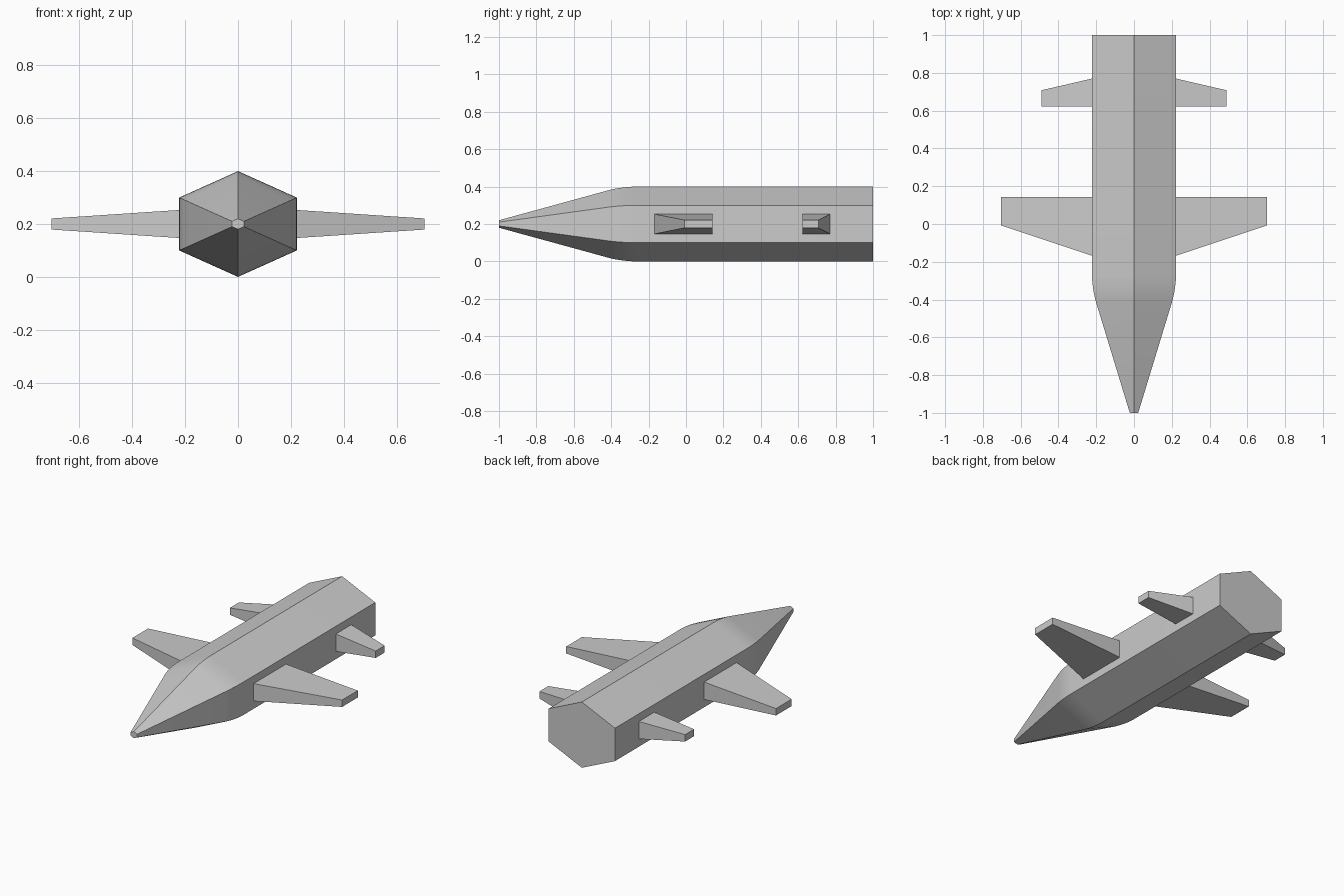
import bpy, math

if "Cube" in bpy.data.objects:
    bpy.data.objects.remove(bpy.data.objects["Cube"])

MID_Z = 0.2


def make_object(name, verts, faces):
    mesh = bpy.data.meshes.new(name)
    mesh.from_pydata(verts, [], faces)
    mesh.update()
    obj = bpy.data.objects.new(name, mesh)
    bpy.context.collection.objects.link(obj)
    return obj


def loft(name, rings):
    """Skin a list of equal-sized vertex rings and cap both ends."""
    n = len(rings[0])
    verts = [v for ring in rings for v in ring]
    faces = [tuple(reversed(range(n))), tuple(range(len(verts) - n, len(verts)))]
    for r in range(len(rings) - 1):
        a, b = r * n, (r + 1) * n
        for i in range(n):
            j = (i + 1) % n
            faces.append((a + i, a + j, b + j, b + i))
    return make_object(name, verts, faces)


def hex_ring(y, s):
    # counter-clockwise seen from +y
    return [(-0.257 * s * math.sin(math.radians(60 * i)) * -1, y,
             MID_Z + 0.2 * s * math.cos(math.radians(60 * i))) for i in range(6)][::-1]


def fin_ring(x, y0, y1, half):
    return [(x, y0, MID_Z - half), (x, y1, MID_Z - half),
            (x, y1, MID_Z + half), (x, y0, MID_Z + half)]


# Hexagonal fuselage with tapered nose and rounded shoulder
stations = [(-1.0, 0.1), (-0.405, 0.915), (-0.37, 0.952), (-0.335, 0.977),
            (-0.3, 0.994), (-0.27, 1.0), (1.0, 1.0)]
body = loft("fuselage", [hex_ring(y, s) for y, s in stations][::-1])

# Tapered fins, each mirrored to the other side
fins = {"main_wings": ((0.222, -0.168, 0.143, 0.053), (0.705, -0.007, 0.143, 0.021)),
        "tail_fins": ((0.222, 0.622, 0.77, 0.053), (0.49, 0.622, 0.708, 0.021))}
objects = [body]
for name, (root, tip) in fins.items():
    fin = loft(name, [fin_ring(*root), fin_ring(*tip)])
    mirror = fin.modifiers.new("mirror", 'MIRROR')
    mirror.use_mirror_merge = False
    objects.append(fin)

# Consistent outward normals
import bmesh
for obj in objects:
    bm = bmesh.new()
    bm.from_mesh(obj.data)
    bmesh.ops.recalc_face_normals(bm, faces=bm.faces)
    bm.to_mesh(obj.data)
    bm.free()

# Smooth only the gentle shoulder bend
bpy.ops.object.select_all(action='DESELECT')
body.select_set(True)
bpy.context.view_layer.objects.active = body
bpy.ops.object.shade_smooth_by_angle(angle=math.radians(20))
